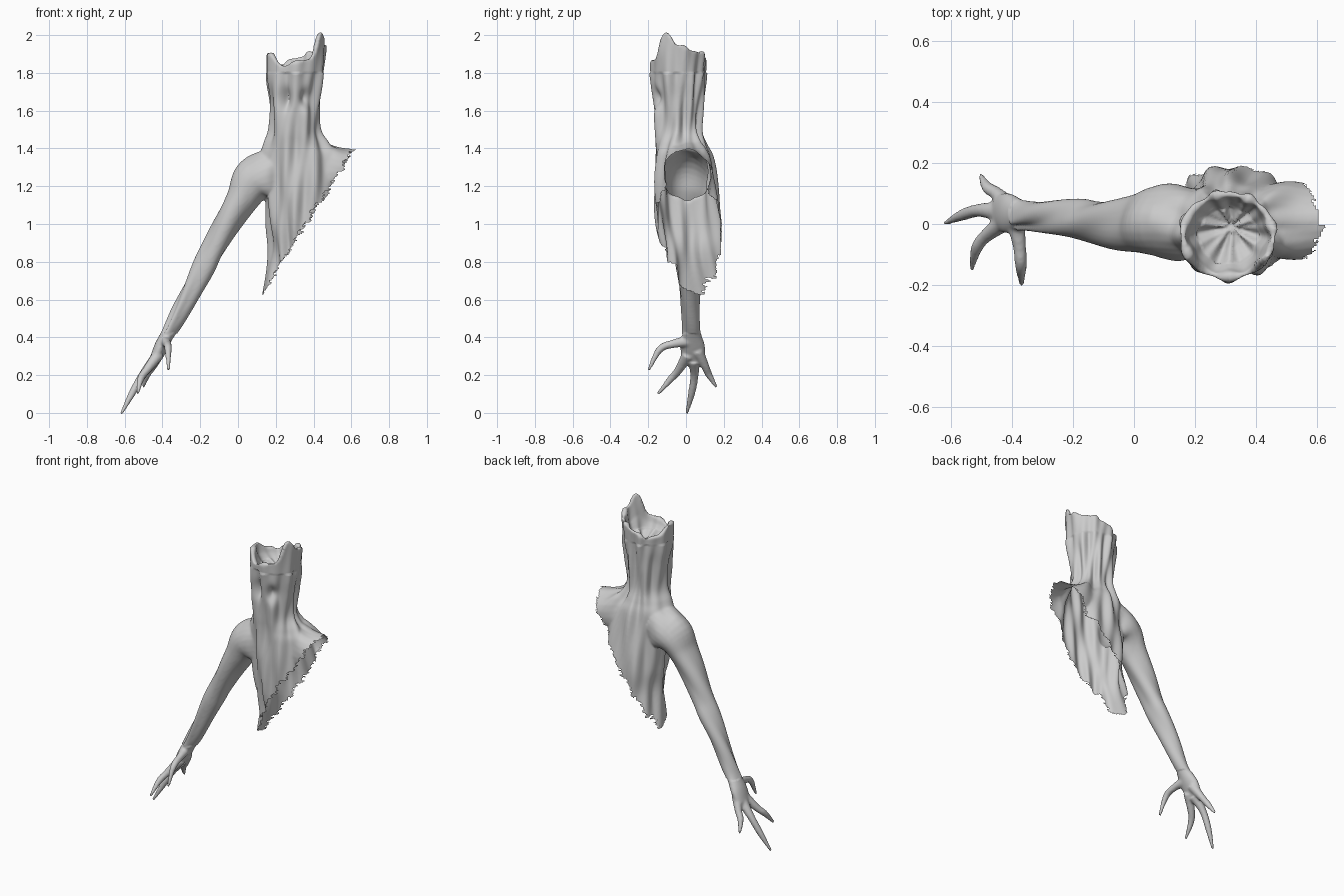
import bpy, bmesh, math, random
from mathutils import Vector

if "Cube" in bpy.data.objects:
    bpy.data.objects.remove(bpy.data.objects["Cube"])

random.seed(4)
SEG = 48
bm = bmesh.new()


def smooth_path(keys, steps=6):
    """Catmull-Rom interpolation of tuples of any length."""
    k = [keys[0]] + list(keys) + [keys[-1]]
    out = []
    for i in range(1, len(k) - 2):
        for s in range(steps):
            t = s / steps
            out.append(tuple(
                0.5 * (2 * b + (c - a) * t + (2 * a - 5 * b + 4 * c - d) * t * t
                       + (3 * b - a - 3 * c + d) * t ** 3)
                for a, b, c, d in zip(*k[i - 1:i + 3])))
    return out + [tuple(keys[-1])]


def loft(rings):
    """Skin closed rings of points and cap both ends."""
    vs = [[bm.verts.new(p) for p in r] for r in rings]
    n = len(vs[0])
    for a, b in zip(vs, vs[1:]):
        for i in range(n):
            j = (i + 1) % n
            bm.faces.new((a[i], a[j], b[j], b[i]))
    bm.faces.new(vs[0][::-1])
    bm.faces.new(vs[-1])


def tube(keys, ref):
    """Elliptical tube; key = x, y, z, radius across, radius along ref."""
    path = smooth_path(keys)
    rings = []
    for i, (x, y, z, ra, rb) in enumerate(path):
        p, q = path[max(i - 1, 0)], path[min(i + 1, len(path) - 1)]
        t = (Vector(q[:3]) - Vector(p[:3])).normalized()
        side = (ref - t * ref.dot(t)).normalized()
        up = t.cross(side)
        rings.append([Vector((x, y, z))
                      + up * (ra * math.sin(2 * math.pi * k / 24))
                      + side * (rb * math.cos(2 * math.pi * k / 24)) for k in range(24)])
    loft(rings)


# Torso, neck and hollow crown: z, centre x, centre y, half width, half depth
body = [(.55, .33, .06, .215, .13), (.65, .335, .06, .205, .14), (.85, .345, .035, .177, .16),
        (1.0, .345, .02, .19, .173), (1.2, .34, 0, .20, .163), (1.35, .33, -.01, .21, .145),
        (1.42, .31, -.025, .17, .13), (1.5, .298, -.04, .128, .124), (1.65, .30, -.042, .132, .133),
        (1.75, .30, -.04, .148, .138), (1.81, .302, -.04, .152, .143)]
rim = [1.95, 1.92, 1.91, 1.88, 1.85, 1.86, 1.91, 1.90, 1.84, 1.86, 1.88, 2.02]


def rim_z(a):
    f = (a / (2 * math.pi) * 12) % 12
    i = int(f)
    t = (1 - math.cos(math.pi * (f - i))) / 2
    return rim[i] * (1 - t) + rim[(i + 1) % 12] * t


angles = [2 * math.pi * k / SEG for k in range(SEG)]
rings = [[(cx + rx * math.cos(a), cy + ry * math.sin(a), z) for a in angles]
         for z, cx, cy, rx, ry in smooth_path(body)]
for scale, level in ((1.03, 1), (.88, 1), (.8, .35), (.65, -.1), (.3, -.4), (.05, -.45)):
    rings.append([(.308 + .155 * scale * math.cos(a), -.038 + .143 * scale * math.sin(a),
                   1.81 + (rim_z(a) - 1.81) * level if level > 0 else 1.81 + .1 * level)
                  for a in angles])
loft(rings)

# Arm and the stump of the opposite shoulder
Y, X = Vector((0, 1, 0)), Vector((1, 0, 0))
tube([(.20, 0, 1.27, .14, .12), (.09, .005, 1.23, .12, .118), (.02, 0, 1.13, .086, .095),
      (-.06, 0, 1.0, .072, .08), (-.135, .005, .86, .062, .07), (-.18, .012, .77, .062, .067),
      (-.25, .02, .64, .052, .056), (-.33, .028, .49, .042, .05), (-.37, .03, .42, .036, .05),
      (-.41, .035, .35, .034, .066), (-.445, .04, .28, .024, .06)], Y)
tube([(.40, 0, 1.30, .15, .13), (.50, .005, 1.275, .14, .125), (.60, .01, 1.26, .14, .12),
      (.75, .01, 1.25, .14, .12)], Y)

# Thumb and clawed fingers
fingers = [
    [(-.39, .02, .38), (-.375, -.07, .365), (-.37, -.14, .335), (-.368, -.198, .225)],
    [(-.42, .01, .31), (-.485, -.04, .225), (-.515, -.08, .18), (-.532, -.15, .10)],
    [(-.44, .04, .28), (-.505, .045, .20), (-.56, .03, .105), (-.618, .003, -.005)],
    [(-.41, .06, .33), (-.45, .10, .25), (-.48, .12, .205), (-.503, .162, .135)]]
for f in fingers:
    tube([(*p, r, r) for p, r in zip(f, (.032, .022, .019, .008))],
         Y if f is fingers[2] else X)

bmesh.ops.recalc_face_normals(bm, faces=bm.faces)
mesh = bpy.data.meshes.new("torn_torso_with_arm")
bm.to_mesh(mesh)
bm.free()
obj = bpy.data.objects.new("torn_torso_with_arm", mesh)
bpy.context.collection.objects.link(obj)
bpy.context.view_layer.objects.active = obj
obj.select_set(True)

# Fuse the parts into one skin
m = obj.modifiers.new("fuse", 'REMESH')
m.mode, m.voxel_size = 'VOXEL', .0075
bpy.ops.object.modifier_apply(modifier=m.name)
m = obj.modifiers.new("soften", 'SMOOTH')
m.factor, m.iterations = .5, 6
bpy.ops.object.modifier_apply(modifier=m.name)

# Folds, sinews and sunken hollows in the front of the neck
bm = bmesh.new()
bm.from_mesh(obj.data)
bm.normal_update()
moves = []
for v in bm.verts:
    x, y, z = v.co
    w = min(max((x - .06) / .12, 0), 1)
    a = math.atan2(y + .01, x - .32)
    fold = .009 * math.sin(7 * a + 7 * z) + .006 * math.sin(12 * a - 9 * z)
    if z > 1.8:
        fold *= .5
    b = math.atan2(y, (x + .12) * .86 - (z - .88) * .5)
    sinew = .005 * math.sin(3 * b + 13 * z) if z > .42 else 0
    d = w * fold + (1 - w) * sinew
    if y < -.05:
        for hx in (.25, .36):
            d -= .04 * math.exp(-((x - hx) / .028) ** 2 - ((z - 1.665) / .05) ** 2)
    moves.append(v.normal * d)
for v, d in zip(bm.verts, moves):
    v.co += d

# Tear the body open along a ragged diagonal
jag = [random.uniform(-.014, .014) for _ in range(64)]
doomed = []
for f in bm.faces:
    c = f.calc_center_median()
    cut = .135 + .47 * (c.z - .65) / .73
    notch = ((c.z + .4 * c.y) * 28) % 1
    if c.x > cut + .018 * notch - .009 + jag[int(c.z * 28 + c.y * 15 + 20) % 64]:
        doomed.append(f)
bmesh.ops.delete(bm, geom=doomed, context='FACES')

# Drop loose scraps left along the tear
seen, islands = set(), []
for start in bm.verts:
    if start in seen:
        continue
    seen.add(start)
    stack, group = [start], []
    while stack:
        v = stack.pop()
        group.append(v)
        for e in v.link_edges:
            o = e.other_vert(v)
            if o not in seen:
                seen.add(o)
                stack.append(o)
    islands.append(group)
islands.sort(key=len)
bmesh.ops.delete(bm, geom=[v for g in islands[:-1] for v in g], context='VERTS')
bm.to_mesh(obj.data)
bm.free()
bpy.ops.object.shade_smooth()
